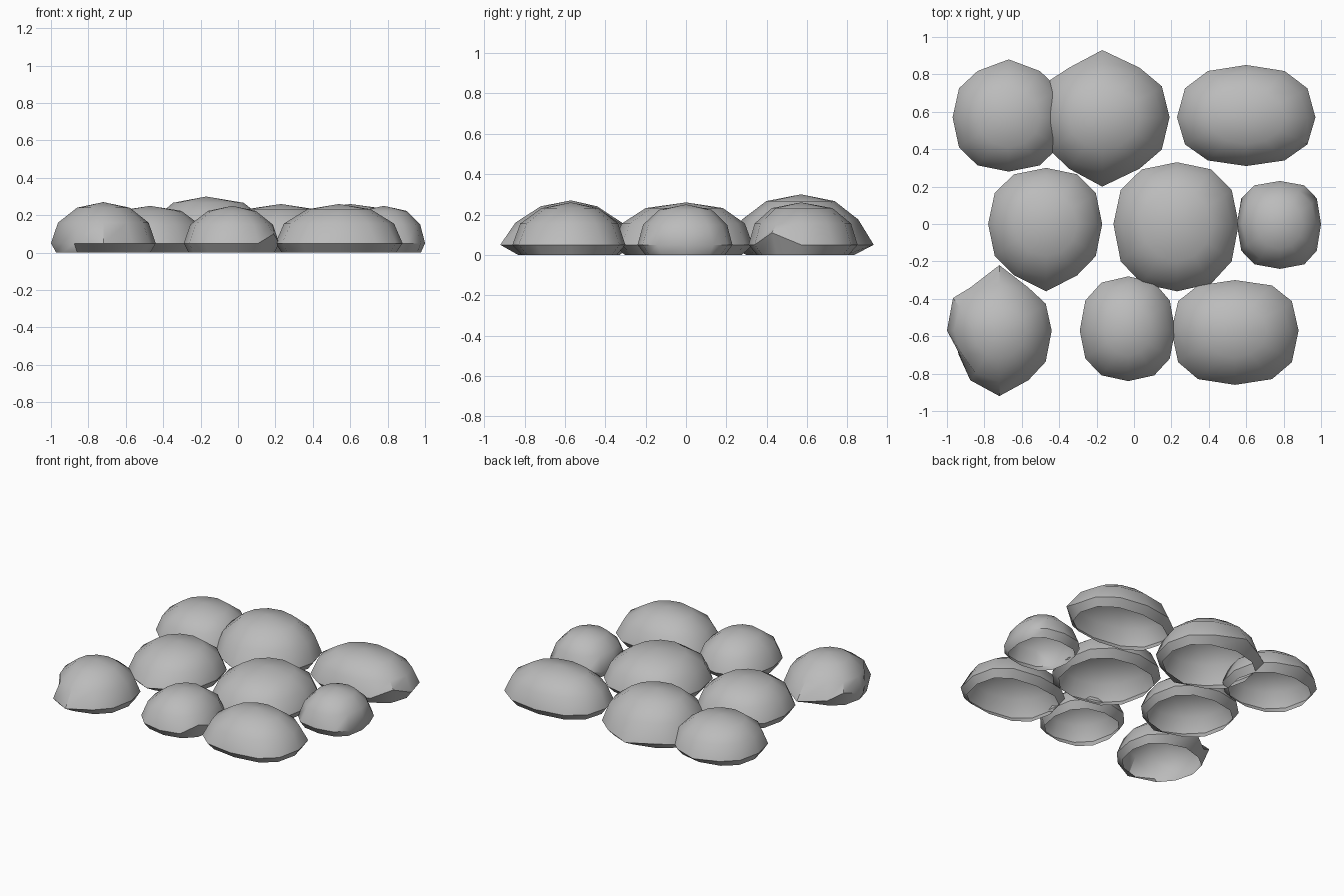
import bpy
import bmesh
from math import sin, cos, radians, copysign

cube = bpy.data.objects.get("Cube")
if cube:
    bpy.data.objects.remove(cube, do_unlink=True)

# Plain grey stone
stone_grey = bpy.data.materials.new("stone_grey")
stone_grey.use_nodes = True
colour = (0.5, 0.5, 0.5, 1)
stone_grey.diffuse_color = colour
stone_grey.node_tree.nodes["Principled BSDF"].inputs["Base Color"].default_value = colour

SIDES = 12
EQUATOR = 0.05

# Rim corners, counted anticlockwise from the +x side
BACK, FRONT = 3, 9


def rounded(value, power):
    """Sine or cosine made squarer by a power below one."""
    return copysign(abs(value) ** power, value)


def stone(name, centre, west, east, front, back, top,
          power=0.85, slope=0.85, moved={}):
    """Hollow, open-bottomed dome; moved shifts single rim corners."""
    bm = bmesh.new()
    # ring: x scale, y scale, height, squareness, share of the corner shifts
    dome = top - EQUATOR
    profile = [(0.9, 0.84, 0, power, 0.2), (1, 1, EQUATOR, power, 1)]
    for latitude, squareness, share in ((30, 0.93, 0.3), (60, 1, 0)):
        a = radians(latitude)
        scale = cos(a) ** slope
        profile.append((scale, scale, EQUATOR + dome * sin(a), squareness, share))

    rings = []
    for scale_x, scale_y, z, squareness, share in profile:
        ring = []
        for i in range(SIDES):
            a = radians(360 / SIDES * i)
            x, y = rounded(cos(a), squareness), rounded(sin(a), squareness)
            x *= scale_x * (east if x > 0 else west)
            y *= scale_y * (back if y > 0 else front)
            dx, dy, dz = moved.get(i, (0, 0, 0))
            lift = dz if share == 1 else 0
            ring.append(bm.verts.new((x + dx * share, y + dy * share, z + lift)))
        rings.append(ring)

    for lower, upper in zip(rings, rings[1:]):
        for i in range(SIDES):
            j = (i + 1) % SIDES
            bm.faces.new((lower[i], lower[j], upper[j], upper[i]))
    peak = bm.verts.new((0, 0, top))
    for i in range(SIDES):
        bm.faces.new((rings[-1][i], rings[-1][(i + 1) % SIDES], peak))

    mesh = bpy.data.meshes.new(name)
    bm.to_mesh(mesh)
    bm.free()
    mesh.materials.append(stone_grey)
    obj = bpy.data.objects.new(name, mesh)
    obj.location = (*centre, 0)
    bpy.context.collection.objects.link(obj)
    bpy.ops.object.select_all(action='DESELECT')
    obj.select_set(True)
    bpy.context.view_layer.objects.active = obj
    bpy.ops.object.shade_smooth_by_angle(angle=radians(42))


ROW = 0.57

# Back row
stone("back_right_stone", (-0.67, ROW), 0.3, 0.3, 0.29, 0.28, 0.25,
      moved={BACK: (0, 0.03, 0)})
stone("back_middle_stone", (-0.17, ROW), 0.32, 0.36, 0.31, 0.3, 0.3,
      moved={FRONT: (0, -0.06, 0), BACK: (0, 0.06, 0), 5: (0, 0.03, 0)})
stone("back_left_stone", (0.6, ROW), 0.37, 0.37, 0.26, 0.28, 0.26,
      moved={11: (0, 0, 0.06)})

# Middle row
stone("middle_right_stone", (-0.47, 0), 0.31, 0.3, 0.31, 0.3, 0.25,
      moved={FRONT: (0, -0.05, 0)})
stone("centre_stone", (0.23, 0), 0.34, 0.33, 0.36, 0.33, 0.26)
stone("middle_left_stone", (0.78, 0), 0.23, 0.22, 0.24, 0.23, 0.25, power=0.75)

# Front row
stone("front_right_stone", (-0.72, -ROW), 0.28, 0.28, 0.3, 0.26, 0.27, slope=1,
      moved={FRONT: (0, -0.05, 0), BACK: (0, 0.09, 0),
             5: (0, 0.03, 0.06), 7: (0.03, 0.05, 0)})
stone("front_middle_stone", (-0.03, -ROW), 0.26, 0.25, 0.27, 0.29, 0.25, slope=1,
      moved={11: (0, 0, 0.05)})
stone("front_left_stone", (0.54, -ROW), 0.34, 0.34, 0.29, 0.27, 0.26,
      power=0.78, slope=1)
